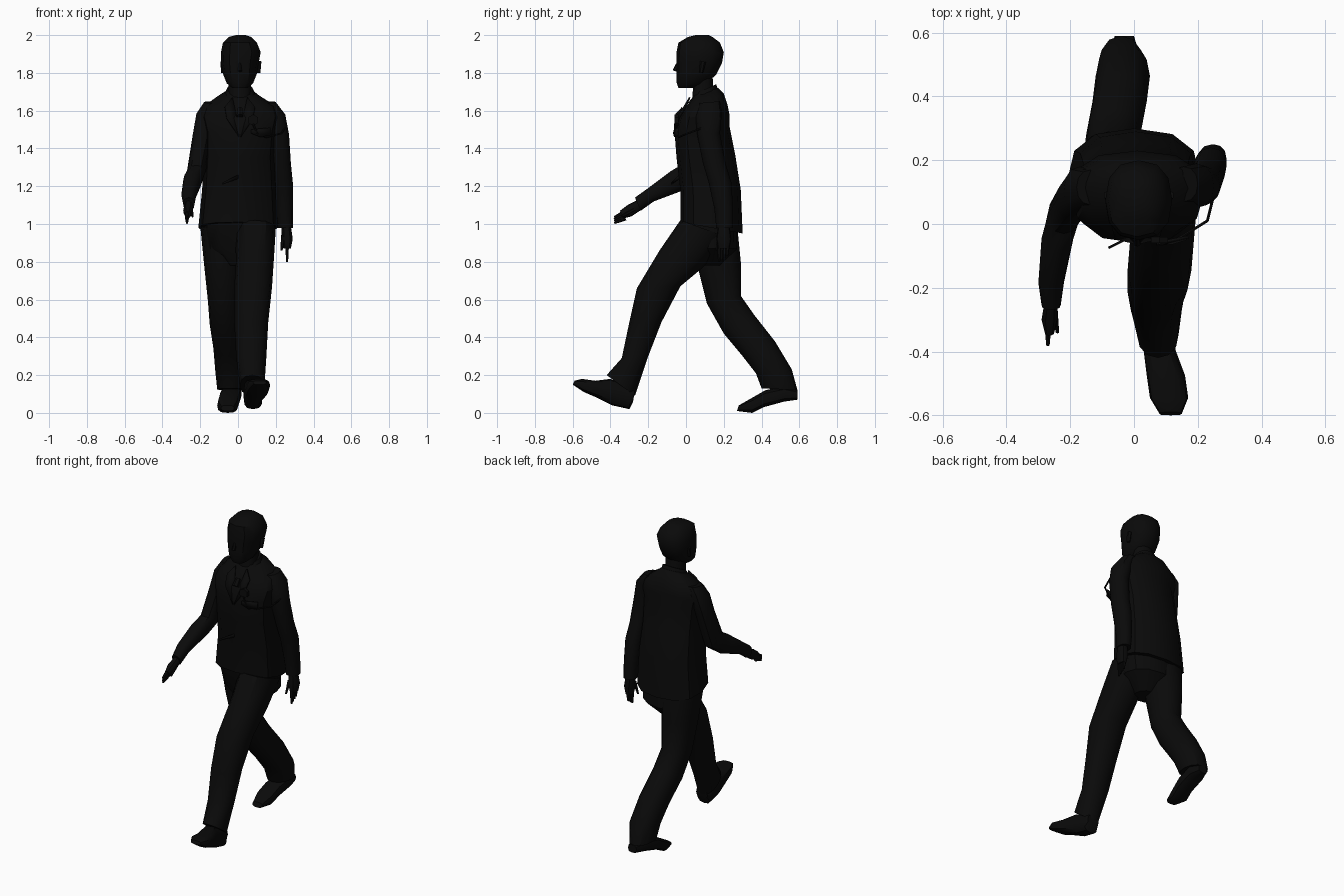
import bpy, bmesh, math
from mathutils import Vector

default_cube = bpy.data.objects.get("Cube")
if default_cube:
    bpy.data.objects.remove(default_cube, do_unlink=True)

UNIT = 0.01   # all measurements below are in hundredths
SIDES = 12

black = bpy.data.materials.new("matte_black")
black.use_nodes = True
colour = (0.003, 0.003, 0.003, 1)
black.diffuse_color = colour
shader = black.node_tree.nodes["Principled BSDF"]
shader.inputs["Base Color"].default_value = colour
shader.inputs["Roughness"].default_value = 0.9


def finish(bm, name, angle=35):
    """Turn a bmesh into a smooth-shaded black object."""
    bmesh.ops.recalc_face_normals(bm, faces=bm.faces)
    mesh = bpy.data.meshes.new(name)
    bm.to_mesh(mesh)
    bm.free()
    obj = bpy.data.objects.new(name, mesh)
    bpy.context.collection.objects.link(obj)
    mesh.materials.append(black)
    bpy.ops.object.select_all(action="DESELECT")
    obj.select_set(True)
    bpy.context.view_layer.objects.active = obj
    bpy.ops.object.shade_smooth_by_angle(angle=math.radians(angle))
    return obj


def squared(value, power):
    return math.copysign(abs(value) ** power, value)


def loft(name, rings, power=0.9):
    """Skin over rings: x low, x high, front y, front z, back y, back z."""
    bm = bmesh.new()
    loops = []
    for left, right, front_y, front_z, back_y, back_z in rings:
        front = Vector((0, front_y, front_z))
        back = Vector((0, back_y, back_z))
        centre = (front + back) / 2 + Vector(((left + right) / 2, 0, 0))
        across = Vector(((right - left) / 2, 0, 0))
        along = (front - back) / 2
        loop = []
        for step in range(SIDES):
            turn = math.tau * step / SIDES
            point = (centre + across * squared(math.cos(turn), power)
                     + along * squared(math.sin(turn), power))
            loop.append(bm.verts.new(point * UNIT))
        loops.append(loop)
    for low, high in zip(loops, loops[1:]):
        for i in range(SIDES):
            j = (i + 1) % SIDES
            bm.faces.new((low[i], low[j], high[j], high[i]))
    bm.faces.new(loops[0])
    bm.faces.new(loops[-1])
    return finish(bm, name)


def rod(name, start, end, thick, thin):
    """Tapered rod between two points."""
    start, end = Vector(start) * UNIT, Vector(end) * UNIT
    direction = end - start
    bm = bmesh.new()
    bmesh.ops.create_cone(bm, cap_ends=True, segments=6, radius1=thick * UNIT,
                          radius2=thin * UNIT, depth=direction.length)
    spin = direction.to_track_quat("Z", "Y").to_matrix()
    bmesh.ops.rotate(bm, verts=bm.verts, matrix=spin)
    bmesh.ops.translate(bm, verts=bm.verts, vec=(start + end) / 2)
    return finish(bm, name)


def plate(name, points):
    """Thin cloth flap from an outline."""
    bm = bmesh.new()
    bm.faces.new([bm.verts.new(Vector(p) * UNIT) for p in points])
    obj = finish(bm, name)
    thickness = obj.modifiers.new("Thickness", "SOLIDIFY")
    thickness.thickness = 0.008
    thickness.offset = 0
    return obj


# Jacket, collar and neck
loft("jacket", [
    (-21, 21, -3, 101, 30, 95), (-19, 20, -3, 118, 29, 118),
    (-18, 19, -5, 135, 26, 137), (-18, 20, -6, 148, 23, 152),
    (-20, 22, -4, 156, 23, 158), (-18, 20, 0, 162, 22, 163),
    (-11, 12, 3, 166, 20, 169), (-6, 8, 5, 168, 17, 172)], 0.8)
loft("collar", [(-8, 10, 1, 164, 18, 168), (-6, 8, 5, 169, 16, 174)])
loft("neck", [(-5, 7, 3, 162, 15, 166), (-5, 7, 4, 176, 14, 179)])

# Head with ears and nose
loft("head", [
    (-3, 5, -4, 172, 4, 172), (-6, 8, -5, 175, 10, 174),
    (-8, 10, -5, 180, 16, 179), (-9, 11, -5, 186, 19, 185),
    (-9, 12, -5, 191, 20, 191), (-8, 10, -4, 196, 18, 196),
    (-5, 7, 1, 199, 14, 199), (-1, 4, 5, 200, 12, 200)], 0.85)
rod("nose", (1, -4, 186), (1, -6, 181), 0.6, 1.2)
for side, x in (("right", -8), ("left", 11)):
    rod(side + "_ear", (x, 8, 180), (x, 9, 186), 1, 1.6)

# Trousers
loft("hips", [(-19, 19, -2, 102, 27, 98), (-17, 18, 1, 87, 27, 87),
              (-6, 8, 5, 78, 18, 78)])
loft("left_trouser_leg", [
    (-2, 20, -3, 102, 22, 93), (-1, 19, -14, 86, 9, 77),
    (-2, 18, -26, 66, -3, 67), (-2, 16, -30, 48, -13, 48),
    (-1, 15, -34, 29, -20, 30), (1, 14, -42, 20, -27, 9)])
loft("right_trouser_leg", [
    (-20, 4, 3, 98, 27, 100), (-18, 2, 6, 78, 29, 80),
    (-16, 1, 11, 58, 29, 62), (-15, 2, 20, 42, 36, 52),
    (-13, 4, 30, 30, 47, 38), (-12, 5, 37, 21, 56, 23),
    (-11, 3, 40, 13, 59, 12)])

# Shoes, heel to toe
loft("left_shoe", [
    (4, 12, -27, 12, -28, 6), (3, 13, -30, 14, -30, 2),
    (3, 13, -40, 18, -39, 4), (4, 16, -48, 17, -47, 8),
    (5, 17, -55, 18, -54, 11), (8, 15, -59, 17, -60, 15)], 0.7)
loft("right_shoe", [
    (-6, 0, 59, 12, 59, 7), (-9, 2, 52, 14, 52, 6),
    (-10, 1, 42, 12, 41, 3), (-11, 0, 35, 8, 35, 0),
    (-9, -2, 28, 4, 27, 1)], 0.7)

# Sleeves and hands
loft("right_sleeve", [
    (-18, -9, 6, 164, 17, 165), (-22, -12, 3, 157, 18, 160),
    (-24, -14, 1, 146, 15, 148), (-27, -17, -3, 131, 9, 125),
    (-29, -19, -8, 128, -1, 118), (-30, -22, -20, 119, -17, 112),
    (-29, -23, -27, 114, -24, 107)])
loft("left_sleeve", [
    (11, 20, 7, 164, 18, 165), (14, 25, 5, 157, 19, 159),
    (16, 27, 6, 147, 18, 148), (18, 28, 9, 132, 21, 132),
    (19, 29, 12, 122, 24, 122), (20, 29, 15, 108, 25, 108),
    (21, 29, 16, 98, 25, 98)])
loft("right_hand", [(-28, -24, -25, 113, -23, 108),
                    (-29, -24, -31, 110, -29, 104),
                    (-28, -25, -35, 107, -33, 103)])
loft("left_hand", [(23, 28, 17, 99, 23, 99), (23, 29, 16, 92, 24, 92),
                   (24, 28, 17, 87, 23, 87)])
for i in range(4):
    rod("right_finger", (-27, -32 - i * 0.4, 103 + i), (-27, -38, 100.5 + i),
        1.1, 0.6)
    rod("left_finger", (26, 17.5 + i * 1.5, 88), (26, 17.5 + i * 1.4, 80 + i),
        1.1, 0.6)
rod("right_thumb", (-25, -27, 108), (-24, -34, 104), 1.2, 0.6)
rod("left_thumb", (24, 18, 94), (23, 16, 86), 1.2, 0.6)

# Lapels mirrored about the chest centre, pocket flap and waist flap
for side, way in (("left", 1), ("right", -1)):
    plate(side + "_lapel", [(1 + way * x, y, z) for x, y, z in (
        (0.5, -6, 146), (7, -4.5, 156), (8, -1, 162), (4, 2, 167),
        (2, -2, 158))])
plate("pocket_flap", [(7, -6, 150), (17, -4, 151), (17, -4.5, 147),
                      (12, -6, 146), (7, -6.5, 148)])
plate("waist_flap", [(-8, -7.5, 121), (0, -3.5, 124), (0, -3.5, 126),
                     (-8, -7.5, 122)])

# Round badge, tie knot and shoulder cord
rod("badge", (8, -4, 155), (8, -6, 155), 3, 3)
rod("tie_knot", (1, -1, 161), (1, -4, 157), 1.5, 2)
cord = [(25, 13, 153), (25, 9, 151), (23, 1, 148), (15, -4, 146),
        (10, -6, 148), (8, -6, 153)]
for start, end in zip(cord, cord[1:]):
    rod("shoulder_cord", start, end, 0.5, 0.5)
